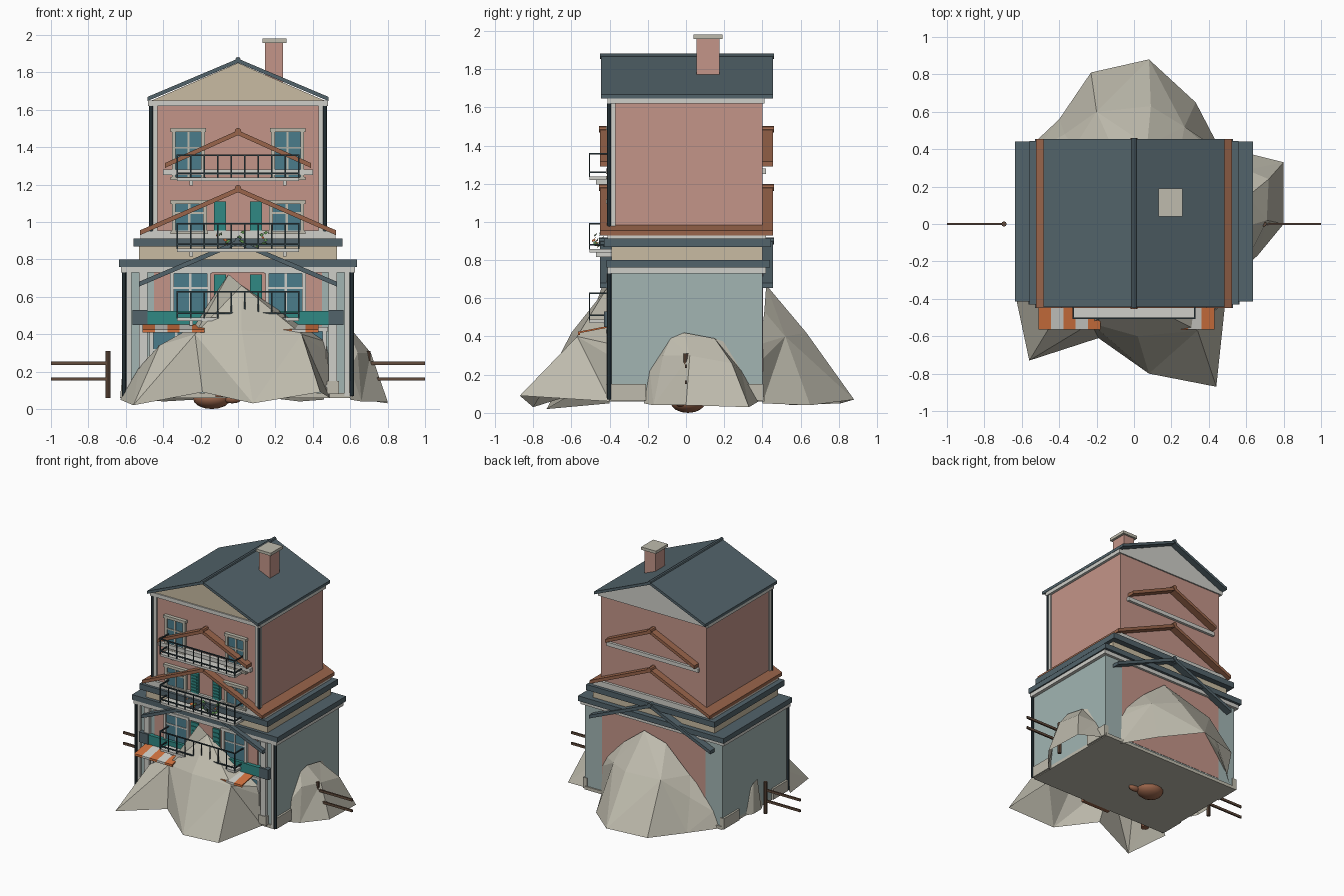
import bpy, bmesh, math, random
from mathutils import Vector

if "Cube" in bpy.data.objects:
    bpy.data.objects.remove(bpy.data.objects["Cube"])
random.seed(4)

def mat(name, r, g, b):
    m = bpy.data.materials.new(name)
    m.diffuse_color = (r, g, b, 1)
    m.use_nodes = True
    m.node_tree.nodes["Principled BSDF"].inputs["Base Color"].default_value = m.diffuse_color
    return m

PINK = mat("pink_plaster", .55, .30, .25)
BLUE = mat("pale_blue", .36, .46, .45)
SLATE = mat("slate", .085, .125, .145)
WHITE = mat("trim_white", .62, .62, .58)
STONE = mat("stone", .52, .50, .42)
CREAM = mat("cream", .58, .50, .36)
BROWN = mat("terracotta", .32, .13, .07)
GLASS = mat("window_glass", .07, .20, .26)
TEAL = mat("teal_paint", .03, .25, .23)
DARK = mat("iron", .03, .05, .06)
ORANGE = mat("orange_cloth", .65, .17, .05)
WOOD = mat("fence_wood", .12, .07, .045)
GREEN = mat("leaves", .10, .25, .07)

def mesh(name, verts, faces, m, smooth=False):
    me = bpy.data.meshes.new(name)
    bm = bmesh.new()
    vs = [bm.verts.new(v) for v in verts]
    for f in faces:
        bm.faces.new([vs[i] for i in f])
    bmesh.ops.recalc_face_normals(bm, faces=bm.faces)
    bm.to_mesh(me)
    bm.free()
    me.materials.append(m)
    if smooth:
        me.polygons.foreach_set("use_smooth", [True] * len(me.polygons))
    o = bpy.data.objects.new(name, me)
    bpy.context.collection.objects.link(o)
    return o

def box(name, x0, x1, y0, y1, z0, z1, m):
    v = [(x, y, z) for x in (x0, x1) for y in (y0, y1) for z in (z0, z1)]
    return mesh(name, v, [(0, 1, 3, 2), (4, 6, 7, 5), (0, 4, 5, 1), (2, 3, 7, 6), (0, 2, 6, 4), (1, 5, 7, 3)], m)

def pair(name, x0, x1, *rest):
    box(name + "_right", x0, x1, *rest)
    box(name + "_left", -x1, -x0, *rest)

def prism(name, profile, y0, y1, m):
    # xz profile extruded along y
    n = len(profile)
    v = [(x, y, z) for y in (y0, y1) for x, z in profile]
    f = [tuple(range(n)), tuple(range(n, 2 * n))] + [(i, (i + 1) % n, n + (i + 1) % n, n + i) for i in range(n)]
    return mesh(name, v, f, m)

def rod(name, a, b, r, m, n=8):
    a, b = Vector(a), Vector(b)
    d = (b - a).normalized()
    u = d.orthogonal().normalized()
    w = d.cross(u)
    ring = [(u * math.cos(t) + w * math.sin(t)) * r for t in (2 * math.pi * i / n for i in range(n))]
    v = [p + q for p in (a, b) for q in ring]
    f = [tuple(range(n)), tuple(range(n, 2 * n))] + [(i, (i + 1) % n, n + (i + 1) % n, n + i) for i in range(n)]
    return mesh(name, v, f, m)

def roof(name, half, apex, eave, t, y0, y1, m, ridge=.018):
    prism(name, [(-half, eave), (0, apex), (half, eave), (half, eave - t), (0, apex - t), (-half, eave - t)], y0, y1, m)
    rod(name + "_ridge", (0, y0 - .005, apex - .005), (0, y1 + .005, apex - .005), ridge, m)

# lower storey
box("plinth", -.60, .60, -.40, .41, .06, .085, STONE)
box("lower_walls", -.60, .60, -.39, .40, .07, .74, BLUE)
for y0, y1 in ((-.395, -.21), (.21, .405)):
    pair("plinth_block", .58, .615, y0, y1, .065, .15, STONE)
box("lower_front_panel", -.45, .45, -.397, -.38, .44, .74, PINK)
box("lower_back_panel", -.45, .45, .39, .402, .10, .73, PINK)
box("lower_cornice", -.625, .625, -.41, .42, .73, .76, WHITE)
box("lower_roof_slab", -.635, .635, -.415, .44, .76, .80, SLATE)

# middle band
box("attic_band", -.53, .53, -.39, .40, .80, .87, CREAM)
box("attic_slab", -.56, .56, -.43, .445, .868, .912, SLATE)
box("attic_cornice", -.52, .52, -.41, .42, .912, .955, WHITE)

# upper tower
box("tower_walls", -.46, .46, -.39, .40, .95, 1.63, PINK)
box("tower_cornice", -.48, .48, -.41, .41, 1.62, 1.65, WHITE)
prism("front_pediment", [(-.46, 1.65), (.46, 1.65), (0, 1.85)], -.40, 0, CREAM)
prism("back_pediment", [(-.46, 1.65), (.46, 1.65), (0, 1.85)], 0, .41, WHITE)
roof("main_roof", .485, 1.873, 1.668, .022, -.445, .455, SLATE, .014)
box("chimney", .145, .24, .055, .175, 1.72, 1.96, PINK)
box("chimney_cap", .13, .258, .04, .19, 1.958, 1.98, STONE)

# gabled roofs running through each storey
roof("upper_gable_roof", .39, 1.49, 1.315, .026, -.45, .455, BROWN)
roof("middle_gable_roof", .525, 1.185, .955, .026, -.45, .455, BROWN)
roof("lower_gable_roof", .53, .905, .68, .026, -.45, .455, SLATE)
box("upper_floor_trim", -.40, .40, -.42, .42, 1.25, 1.28, WHITE)

# corner boards and downpipes
for z0, z1, a, b, p in ((.95, 1.62, .43, .47, .465), (.07, .73, .57, .595, .61)):
    pair("corner_board", a, b, -.405, -.37, z0, z1, WHITE)
    for s in (-1, 1):
        rod("downpipe", (s * p, -.402, z0), (s * p, -.402, z1), .011, DARK)
pair("shop_pillar", .485, .53, -.415, -.38, .08, .73, WHITE)
pair("pillar_foot", .475, .54, -.42, -.38, .08, .15, STONE)

# windows with frame, glass and bars
def window(x, z0, z1, w, frame=STONE):
    a, b, f = x - w / 2, x + w / 2, .014
    box("window_glass", a, b, -.402, -.385, z0, z1, GLASS)
    for p, q in ((a - f, a + f / 2), (b - f / 2, b + f)):
        box("window_jamb", p, q, -.412, -.385, z0, z1, frame)
    box("window_lintel", a - .02, b + .02, -.418, -.385, z1 - .005, z1 + .017, frame)
    box("window_sill", a - .02, b + .02, -.42, -.385, z0 - .015, z0, frame)
    box("window_mullion", x - .006, x + .006, -.408, -.385, z0, z1, frame)
    box("window_bar", a, b, -.407, -.385, z0 + .62 * (z1 - z0), z0 + .62 * (z1 - z0) + .01, frame)

for s in (-1, 1):
    window(s * .265, 1.24, 1.485, .15)
    window(s * .26, .95, 1.10, .16)
    window(s * .255, .50, .73, .19, WHITE)
    window(s * .33, .13, .42, .26, WHITE)
    # louvred shutters between the windows
    for z0, z1 in ((.95, 1.11), (.50, .72)):
        x = s * .095
        box("shutter", x - .032, x + .032, -.41, -.385, z0, z1, TEAL)
        for i in range(6):
            z = z0 + .015 + i * (z1 - z0 - .02) / 6
            box("shutter_slat", x - .025, x + .025, -.416, -.405, z, z + .01, TEAL)
box("shop_door", -.08, .08, -.405, -.385, .09, .42, TEAL)
box("door_step", -.12, .12, -.44, -.39, .065, .09, BROWN)

# shop fascia
box("shop_fascia", -.49, .49, -.425, -.385, .45, .525, TEAL)
pair("fascia_end", .485, .565, -.43, -.38, .45, .53, SLATE)

# balconies with railings
for z, h in ((1.22, 1.36), (.84, .995), (.47, .63)):
    box("balcony_floor", -.325, .325, -.505, -.385, z, z + .018, WHITE)
    for k in (h, z + .045):
        box("balcony_rail", -.33, .33, -.509, -.50, k - .008, k, DARK)
        pair("balcony_side_rail", .321, .33, -.509, -.39, k - .008, k, DARK)
    for i in range(10):
        x = -.325 + i * .65 / 9
        box("balcony_baluster", x - .003, x + .003, -.508, -.502, z + .015, h, DARK)
    pair("balcony_bracket", .24, .26, -.47, -.39, z - .025, z, WHITE)

# striped awnings
def awning(x0, x1, n):
    w = (x1 - x0) / n
    for i in range(n):
        a, b = x0 + i * w, x0 + (i + 1) * w
        m = WHITE if i % 2 else ORANGE
        sec = [(-.41, .455), (-.565, .425), (-.565, .408), (-.555, .408), (-.555, .418), (-.41, .446)]
        v = [(x, y, z) for x in (a, b) for y, z in sec]
        f = [(0, 1, 4, 5), (1, 2, 3, 4), (6, 7, 10, 11), (7, 8, 9, 10)] + [(j, (j + 1) % 6, 6 + (j + 1) % 6, 6 + j) for j in range(6)]
        mesh("awning_stripe", v, f, m)
awning(-.51, -.18, 5)
awning(-.06, .43, 7)

# wall lamps
for s in (-1, 1):
    rod("lamp", (s * .41, -.44, .29), (s * .41, -.44, .34), .018, WHITE)
    box("lamp_arm", s * .41 - .006, s * .41 + .006, -.44, -.39, .33, .342, DARK)

# flower leaves on the middle balcony and by the door
for i in range(22):
    c = Vector((random.uniform(-.12, .16), random.uniform(-.48, -.43), random.uniform(.87, .95)))
    d = Vector((random.uniform(-.04, .04), random.uniform(-.02, .02), random.uniform(-.01, .025)))
    u = Vector((0, .008, .009))
    mesh("flower_leaf", [c, c + d / 2 + u, c + d, c + d / 2 - u], [(0, 1, 2, 3)], ORANGE if i % 4 == 0 else GREEN)
rod("flower_pot", (-.48, -.45, .08), (-.48, -.45, .15), .03, BROWN)

# faceted rocks: rows of points joined into triangles
def rock(name, rows):
    n = len(rows[0])
    f = []
    for r in range(len(rows) - 1):
        for i in range(n - 1):
            a, b, c, d = r * n + i, r * n + i + 1, (r + 1) * n + i + 1, (r + 1) * n + i
            f += [(a, b, c), (a, c, d)] if (r + i) % 2 else [(a, b, d), (b, c, d)]
    mesh(name, [p for row in rows for p in row], f, STONE)

rock("front_rock", [
    [(-.63, -.40, .05), (-.56, -.73, .02), (-.19, -.61, .09), (.08, -.80, .03), (.44, -.87, .09), (.49, -.40, .06)],
    [(-.53, -.40, .22), (-.42, -.50, .34), (-.23, -.53, .40), (.02, -.60, .42), (.34, -.57, .40), (.48, -.40, .30)],
    [(-.43, -.38, .34), (-.24, -.41, .44), (-.05, -.42, .72), (.02, -.41, .66), (.20, -.41, .54), (.47, -.39, .36)]])
rock("back_rock", [
    [(-.57, .40, .06), (-.40, .56, .04), (-.23, .81, .05), (.08, .88, .07), (.33, .65, .04), (.46, .40, .05)],
    [(-.52, .40, .18), (-.37, .48, .28), (-.20, .60, .42), (.09, .63, .42), (.27, .52, .40), (.45, .40, .28)],
    [(-.46, .39, .28), (-.32, .41, .42), (-.12, .42, .62), (.07, .42, .67), (.25, .41, .53), (.42, .39, .36)]])
rock("side_rock", [
    [(.60, -.22, .05), (.66, -.17, .04), (.80, .0, .04), (.80, .33, .03), (.60, .38, .06)],
    [(.60, -.19, .22), (.64, -.12, .30), (.71, .02, .30), (.72, .24, .26), (.60, .29, .22)],
    [(.59, -.15, .36), (.60, -.08, .39), (.61, -.01, .42), (.61, .15, .39), (.59, .24, .36)]])
rock("left_rock", [
    [(-.60, -.10, .06), (-.63, -.04, .06), (-.63, .06, .06), (-.60, .11, .06)],
    [(-.59, -.06, .22), (-.61, -.02, .30), (-.61, .03, .29), (-.59, .07, .22)]])

# fences at both sides
for s in (-1, 1):
    rod("fence_post", (s * .695, 0, .06), (s * .695, 0, .31), .014, WOOD)
    for z in (.245, .16):
        a, b = sorted((s * .69, s * 1.0))
        box("fence_rail", a, b, -.006, .006, z - .009, z + .009, WOOD)

# rounded boulder and small stub under the floor
for name, c, r in (("under_boulder", (-.14, .01, .055), (.10, .09, .055)), ("under_stub", (-.03, -.03, .055), (.05, .025, .025))):
    bm = bmesh.new()
    bmesh.ops.create_uvsphere(bm, u_segments=16, v_segments=8, radius=1)
    bm.verts.index_update()
    mesh(name, [(c[0] + v.co.x * r[0], c[1] + v.co.y * r[1], c[2] + v.co.z * r[2]) for v in bm.verts],
         [tuple(v.index for v in f.verts) for f in bm.faces], BROWN, True)
    bm.free()
